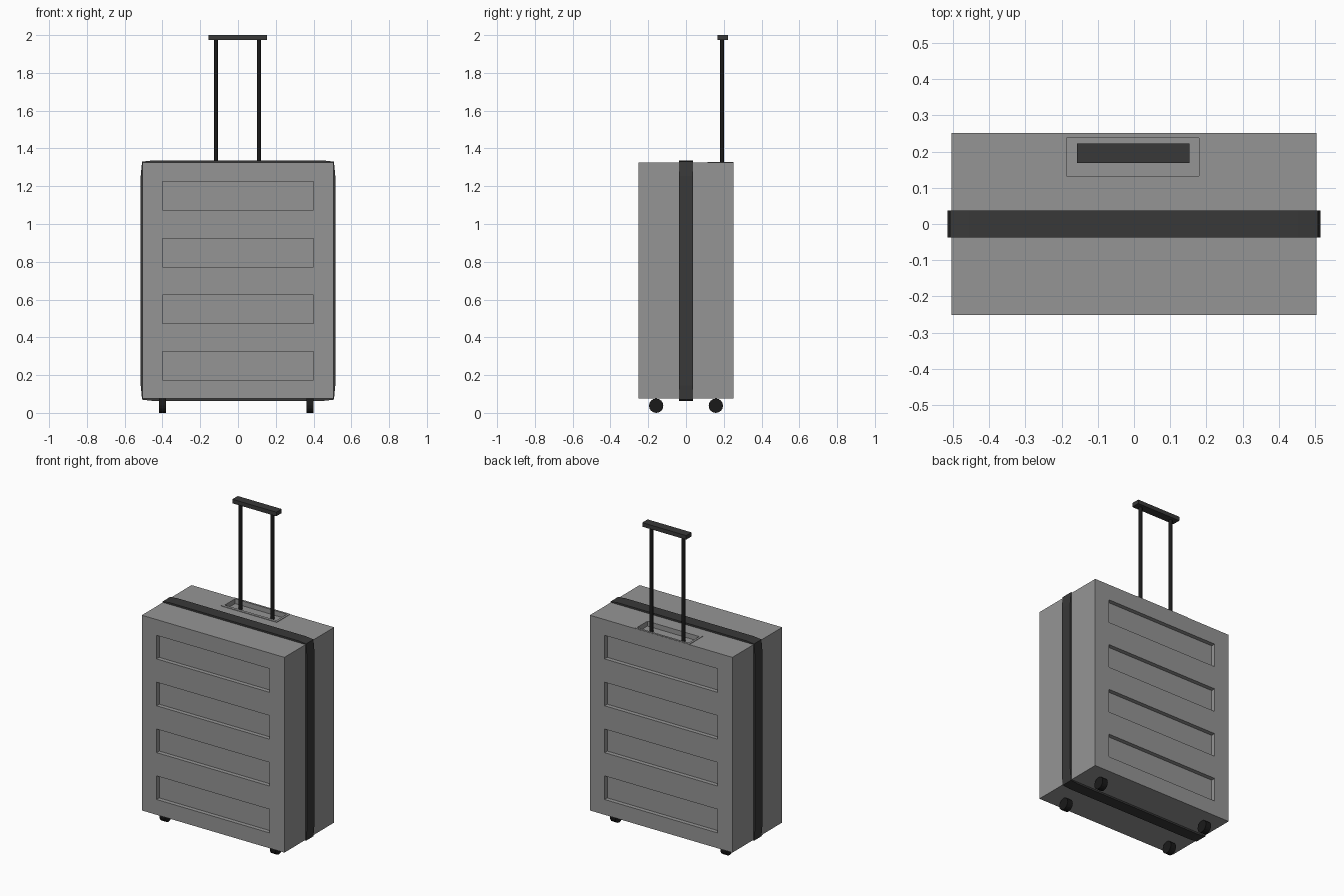
import bpy, bmesh
from math import radians
from mathutils import Matrix

if "Cube" in bpy.data.objects:
    bpy.data.objects.remove(bpy.data.objects["Cube"])


def material(name, v):
    m = bpy.data.materials.new(name)
    m.diffuse_color = (v, v, v, 1)
    m.use_nodes = True
    m.node_tree.nodes["Principled BSDF"].inputs["Base Color"].default_value = m.diffuse_color
    return m


shell_grey = material("shell_grey", 0.3)
dark = material("dark_trim", 0.04)
black = material("black_rubber", 0.01)


def finish(name, bm, mat=None):
    bmesh.ops.recalc_face_normals(bm, faces=bm.faces)
    me = bpy.data.meshes.new(name)
    bm.to_mesh(me)
    bm.free()
    ob = bpy.data.objects.new(name, me)
    bpy.context.collection.objects.link(ob)
    if mat:
        me.materials.append(mat)
    return ob


def add_box(bm, x0, x1, y0, y1, z0, z1):
    m = Matrix.Translation(((x0 + x1) / 2, (y0 + y1) / 2, (z0 + z1) / 2))
    m = m @ Matrix.Diagonal((x1 - x0, y1 - y0, z1 - z0, 1))
    bmesh.ops.create_cube(bm, size=1, matrix=m)


def box(name, *dims, mat=None):
    bm = bmesh.new()
    add_box(bm, *dims)
    return finish(name, bm, mat)


def cylinder(name, loc, r, length, axis, sides, mat):
    bm = bmesh.new()
    rot = Matrix.Rotation(radians(90), 4, 'Y') if axis == 'X' else Matrix()
    bmesh.ops.create_cone(bm, cap_ends=True, segments=sides, radius1=r, radius2=r,
                          depth=length, matrix=Matrix.Translation(loc) @ rot)
    return finish(name, bm, mat)


def cut(target, cutter):
    mod = target.modifiers.new("recess", 'BOOLEAN')
    mod.operation = 'DIFFERENCE'
    mod.solver = 'EXACT'
    mod.object = cutter
    bpy.context.view_layer.objects.active = target
    bpy.ops.object.modifier_apply(modifier=mod.name)


# Case shell and the raised frame around the handle well
case = box("case_shell", -0.505, 0.505, -0.252, 0.252, 0.075, 1.325, mat=shell_grey)
frame = box("handle_well_frame", -0.2, 0.194, 0.115, 0.251, 1.32, 1.328, mat=shell_grey)

# Recesses: four panels front and back, and the handle well
bm = bmesh.new()
for i in range(4):
    z = 0.173 + 0.3 * i
    for s in (-1, 1):
        y0, y1 = sorted((s * 0.225, s * 0.3))
        add_box(bm, -0.4, 0.4, y0, y1, z, z + 0.151)
add_box(bm, -0.187, 0.18, 0.133, 0.238, 1.297, 1.4)
cutter = finish("recess_cutter", bm)
cutter.hide_render = True
cut(case, cutter)
cut(frame, cutter)
bpy.data.objects.remove(cutter)

# Closure band: a loop with chamfered corners around the case
corner = [(0.515, 0.555), (0.508, 0.63), (0.455, 0.636)]
outer = (corner + [(-x, z) for x, z in reversed(corner)]
         + [(-x, -z) for x, z in corner] + [(x, -z) for x, z in reversed(corner)])
bm = bmesh.new()
rings = []
for y, f in ((-0.038, 1), (0.038, 1), (0.038, 0.97), (-0.038, 0.97)):
    rings.append([bm.verts.new((x * f, y, 0.7 + z * f)) for x, z in outer])
n = len(outer)
for a, b in zip(rings, rings[1:] + rings[:1]):
    for i in range(n):
        j = (i + 1) % n
        bm.faces.new((a[i], a[j], b[j], b[i]))
finish("closure_band", bm, dark)

# Telescopic handle
for side, x in (("left", -0.116), ("right", 0.111)):
    cylinder("handle_post_" + side, (x, 0.191, 1.639), 0.011, 0.684, 'Z', 12, black)
box("handle_grip", -0.157, 0.154, 0.168, 0.222, 1.974, 2.0, mat=dark)

# Four wheels
for sx, x in (("left", -0.4), ("right", 0.382)):
    for sy, y in (("front", -0.158), ("back", 0.158)):
        cylinder(f"wheel_{sy}_{sx}", (x, y, 0.038), 0.038, 0.038, 'X', 16, black)
